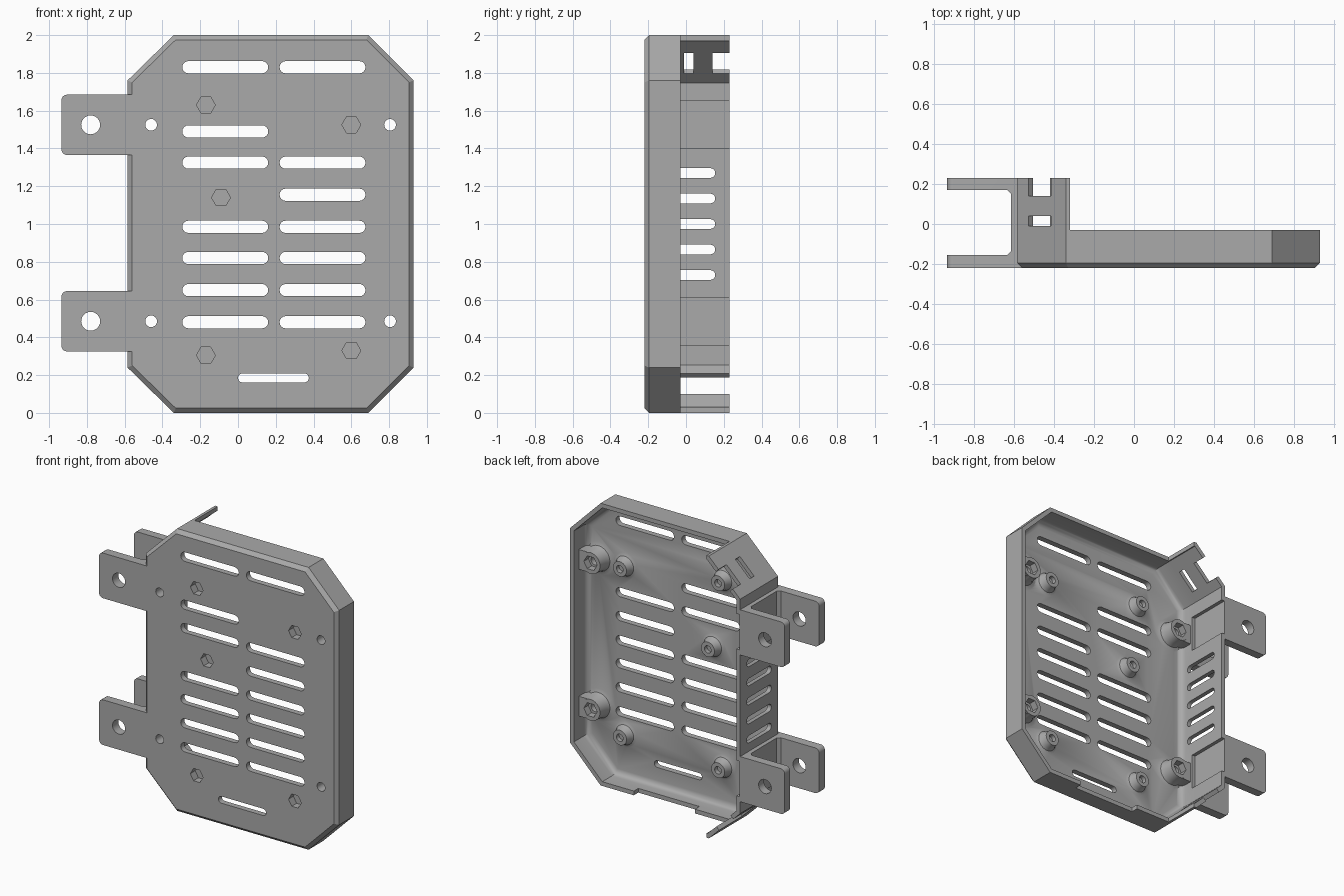
import bpy, bmesh, math
from mathutils import Vector

if "Cube" in bpy.data.objects:
    bpy.data.objects.remove(bpy.data.objects["Cube"])

grey = bpy.data.materials.new("plain_grey")
grey.use_nodes = True
grey.diffuse_color = (0.4, 0.4, 0.4, 1)
grey.node_tree.nodes["Principled BSDF"].inputs["Base Color"].default_value = (0.4, 0.4, 0.4, 1)

FRONT, FLOOR, RIM, BACK = -0.22, -0.18, -0.03, 0.23
WALL = 0.03


def loft(name, rings):
    """Skin matching closed rings of points and cap both ends."""
    bm = bmesh.new()
    loops = [[bm.verts.new(p) for p in ring] for ring in rings]
    n = len(loops[0])
    for a, b in zip(loops, loops[1:]):
        for i in range(n):
            j = (i + 1) % n
            bm.faces.new((a[i], a[j], b[j], b[i]))
    bm.faces.new(loops[0])
    bm.faces.new(loops[-1])
    bmesh.ops.recalc_face_normals(bm, faces=bm.faces)
    mesh = bpy.data.meshes.new(name)
    bm.to_mesh(mesh)
    bm.free()
    mesh.materials.append(grey)
    ob = bpy.data.objects.new(name, mesh)
    bpy.context.collection.objects.link(ob)
    return ob


def place(axis, p, w):
    return {"x": (w, p[0], p[1]), "y": (p[0], w, p[1]), "z": (p[0], p[1], w)}[axis]


def prism(name, outline, axis, lo, hi):
    return loft(name, [[place(axis, p, w) for p in outline] for w in (lo, hi)])


def circle(c, r, n=24):
    return [(c[0] + r * math.cos(math.tau * i / n), c[1] + r * math.sin(math.tau * i / n)) for i in range(n)]


def rect(u0, u1, v0, v1):
    return [(u0, v0), (u1, v0), (u1, v1), (u0, v1)]


def capsule(u0, u1, v, height, n=8):
    r = height / 2
    arc = [math.pi * (i / n - 0.5) for i in range(n + 1)]
    right = [(u1 - r + r * math.cos(a), v + r * math.sin(a)) for a in arc]
    left = [(u0 + r - r * math.cos(a), v - r * math.sin(a)) for a in arc]
    return right + left


def inset(outline, t):
    pts = [Vector(p) for p in outline]
    out = []
    for i, p in enumerate(pts):
        a, b = (p - pts[i - 1]).normalized(), (pts[(i + 1) % len(pts)] - p).normalized()
        na, nb = Vector((-a.y, a.x)), Vector((-b.y, b.x))
        out.append(tuple(p + t * (na + nb) / (1 + na.dot(nb))))
    return out


def combine(target, tool, operation):
    mod = target.modifiers.new("bool", "BOOLEAN")
    mod.operation, mod.solver, mod.object = operation, "EXACT", tool
    bpy.context.view_layer.objects.active = target
    bpy.ops.object.modifier_apply(modifier=mod.name)


def cut(targets, outline, axis, lo, hi):
    tool = prism("cutter", outline, axis, lo, hi)
    for target in targets:
        combine(target, tool, "DIFFERENCE")
    bpy.data.objects.remove(tool)


def add(target, tool):
    combine(target, tool, "UNION")
    bpy.data.objects.remove(tool)


# Eight-sided tray with a chamfered front edge and a coved inner corner
octagon = [(-0.34, 0), (0.69, 0), (0.93, 0.24), (0.93, 1.76),
           (0.69, 2), (-0.34, 2), (-0.585, 1.76), (-0.585, 0.24)]
sections = [(0.025, FRONT), (0, FRONT + 0.025), (0, RIM), (WALL, RIM)]
cove = 0.04
for i in range(5):
    a = math.pi / 2 * i / 4
    sections.append((WALL + cove * (1 - math.cos(a)), FLOOR + cove * (1 - math.sin(a))))
tray = loft("tray", [[place("y", p, y) for p in inset(octagon, t)] for t, y in sections])

# Tall wall that follows the hinge side and its two sloping corners
inner = inset(octagon, WALL)
path = [(-0.32, 2)] + octagon[5:] + [octagon[0], (-0.32, 0)]
back_path = [(-0.32, WALL), inner[0], inner[7], inner[6], inner[5], (-0.32, 2 - WALL)]
side_wall = prism("side_wall", path + back_path, "y", RIM, BACK)


# Round bosses on the inside of the floor
def boss(center, profile):
    add(tray, loft("boss", [[place("y", p, y) for p in circle(center, r)] for r, y in profile]))


small_bosses = [(-0.17, 1.63), (0.6, 1.525), (-0.09, 1.14), (-0.17, 0.305), (0.6, 0.33)]
levels = (0.485, 1.525)
corner_bosses = [(x, z) for x in (-0.46, 0.805) for z in levels]
for c in small_bosses:
    boss(c, [(0.09, FLOOR - 0.01), (0.09, FLOOR), (0.07, -0.17), (0.06, -0.15), (0.053, -0.115)])
for x, z in corner_bosses:
    boss((x, z), [(0.115, FLOOR - 0.01), (0.115, FLOOR), (0.09, -0.17), (0.08, -0.14), (0.075, -0.08)])
    web = (x, 0.91) if x > 0 else (-0.57, x)
    add(tray, prism("web", rect(*web, z - 0.07, z + 0.07), "y", FLOOR - 0.01, -0.085))

# Screw holes and hexagonal pockets
for c in corner_bosses:
    cut([tray], circle(c, 0.031), "y", -0.3, 0)
    cut([tray], circle(c, 0.052, 6), "y", -0.13, 0)
for c in small_bosses:
    cut([tray], circle(c, 0.05, 6), "y", -0.3, -0.165)
    cut([tray], circle(c, 0.026), "y", -0.145, 0)

# Ventilation slots in the floor
left_rows = (1.83, 1.49, 1.325, 0.985, 0.82, 0.65, 0.48)
right_rows = (1.83, 1.325, 1.155, 0.985, 0.82, 0.65, 0.48)
for x0, rows in ((-0.295, left_rows), (0.22, right_rows)):
    for z in rows:
        cut([tray], capsule(x0, x0 + 0.455, z, 0.065), "y", -0.3, -0.1)
cut([tray], capsule(0, 0.375, 0.185, 0.048), "y", -0.3, -0.1)

# Ventilation slots in the hinge side
for i in range(5):
    cut([tray, side_wall], capsule(-0.12, 0.155, 0.73 + 0.135 * i, 0.052), "x", -0.7, -0.5)

# Shallow notch in the bottom rim
cut([tray], rect(-0.05, 0.43, -0.1, 0.1), "y", -0.08, 0.1)


# Openings in the sloping corners, square to the slope
def slope_cut(z0, z1, y0, y1, upper):
    s, d = (1 if upper else -1), 0.06
    corner = 2 if upper else 0
    ends = [(-0.34 - abs(corner - z), z) for z in (z0, z1)]
    (xa, za), (xb, zb) = ends
    cut([side_wall], [(xa - d, za + s * d), (xb - d, zb + s * d),
                      (xb + d, zb - s * d), (xa + d, za - s * d)], "y", y0, y1)


slope_cut(1.815, 1.925, -0.01, 0.04, True)
slope_cut(1.815, 1.925, 0.14, 0.3, True)
slope_cut(0.08, 0.19, RIM - 0.01, 0.3, False)

# Channel-shaped hinge brackets, with recesses behind them
profile = [(-0.935, FRONT), (-0.56, FRONT), (-0.56, -0.17), (-0.58, -0.15), (-0.58, BACK),
           (-0.935, BACK), (-0.935, 0.17), (-0.635, 0.17), (-0.615, 0.15),
           (-0.615, -0.135), (-0.635, -0.155), (-0.935, -0.155)]
for name, z in zip(("lower_bracket", "upper_bracket"), levels):
    cut([tray, side_wall], rect(-0.07, 0.3, z - 0.125, z + 0.125), "x", -0.7, -0.54)
    bracket = prism(name, profile, "z", z - 0.16, z + 0.16)
    bm = bmesh.new()
    bm.from_mesh(bracket.data)
    tips = [e for e in bm.edges if all(v.co.x < -0.93 for v in e.verts)
            and abs(e.verts[0].co.z - e.verts[1].co.z) < 0.001]
    bmesh.ops.bevel(bm, geom=tips, offset=0.03, segments=4, profile=0.5, affect="EDGES")
    bm.to_mesh(bracket.data)
    bm.free()
    cut([bracket], circle((-0.78, z), 0.05), "y", -0.4, 0.4)

# Smooth the round surfaces, keep the corners sharp
for ob in bpy.context.scene.objects:
    ob.select_set(ob.type == "MESH")
bpy.context.view_layer.objects.active = tray
bpy.ops.object.shade_smooth_by_angle(angle=math.radians(30))
